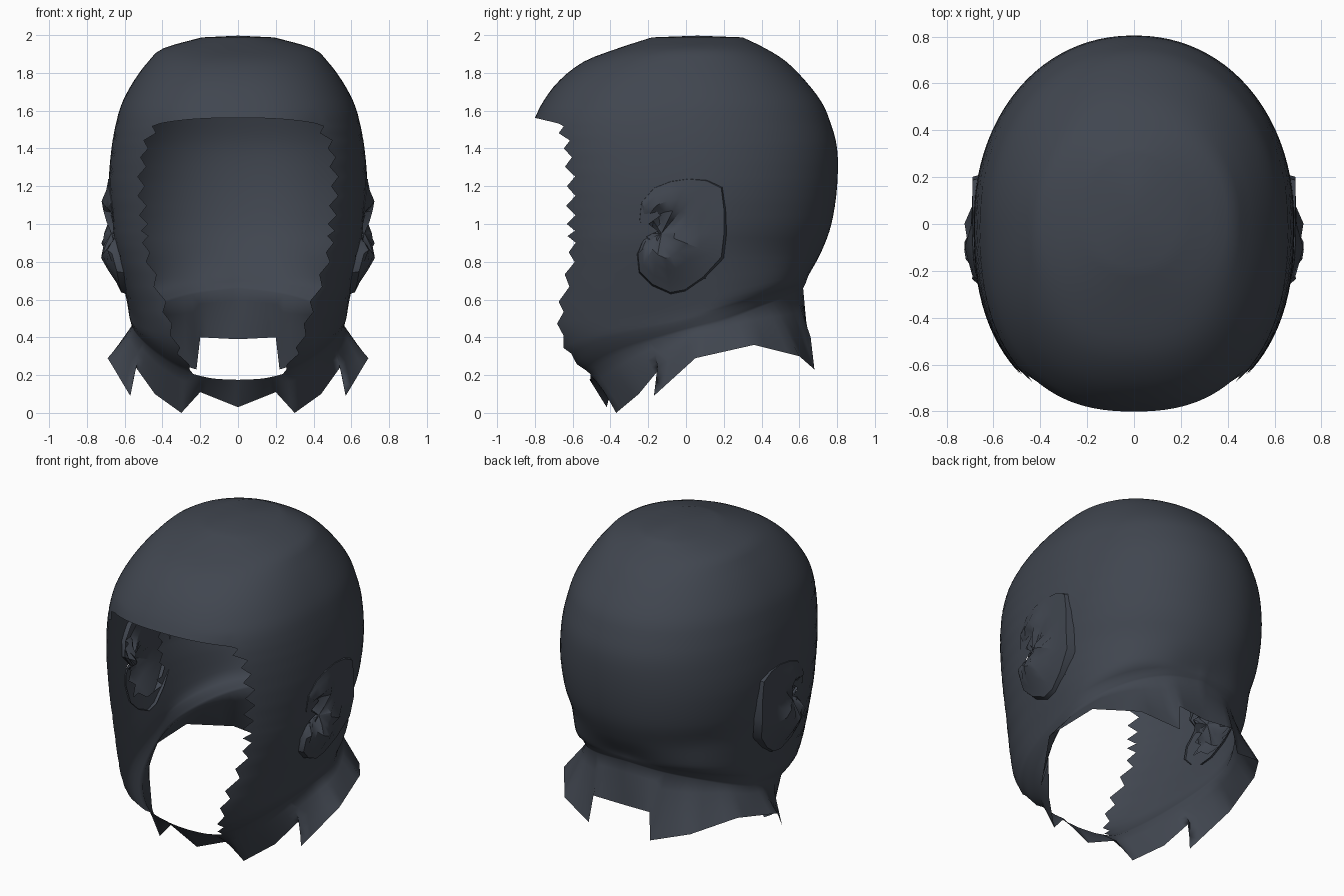
import bpy, bmesh, math, random
from mathutils import Vector

if "Cube" in bpy.data.objects:
    bpy.data.objects.remove(bpy.data.objects["Cube"])

random.seed(4)
cloth = bpy.data.materials.new("dark_slate_cloth")
cloth.diffuse_color = (0.052, 0.061, 0.079, 1)
cloth.use_nodes = True
cloth.node_tree.nodes["Principled BSDF"].inputs["Base Color"].default_value = cloth.diffuse_color
N, E = 48, 12          # columns front to back, column of the face opening edge


def catmull(pts, t):
    i = min(int(t), len(pts) - 2)
    f = t - i
    a, b, c, d = [pts[max(0, min(len(pts) - 1, k))] for k in (i - 1, i, i + 1, i + 2)]
    return 0.5 * (2 * b + (c - a) * f + (2 * a - 5 * b + 4 * c - d) * f * f
                  + (3 * b - a - 3 * c + d) * f ** 3)


def finish(bm, name):
    me = bpy.data.meshes.new(name)
    bmesh.ops.recalc_face_normals(bm, faces=bm.faces)
    # outward check: the widest face must face away from the middle
    f = max(bm.faces, key=lambda q: q.calc_center_median().x)
    if f.normal.x < 0:
        bmesh.ops.reverse_faces(bm, faces=bm.faces)
    for f in bm.faces:
        f.smooth = True
    bm.to_mesh(me)
    bm.free()
    me.materials.append(cloth)
    ob = bpy.data.objects.new(name, me)
    bpy.context.collection.objects.link(ob)
    mod = ob.modifiers.new("mirror", 'MIRROR')
    mod.use_clip = True
    mod.merge_threshold = 0.002
    return ob


# head levels: z, half width, front y, back y
levels = [(1.988, .19, -.18, .30), (1.93, .395, -.36, .42), (1.86, .475, -.54, .53),
          (1.76, .55, -.67, .63), (1.65, .61, -.755, .715), (1.55, .642, -.80, .76),
          (1.4, .67, -.82, .80), (1.2, .685, -.81, .80), (1.0, .67, -.80, .77),
          (.85, .645, -.79, .715)]
# jaw, chin and neck rings, front to back
lower = [
    [(0, -.74, .35), (.19, -.72, .4), (.37, -.665, .48), (.51, -.4, .5), (.58, 0, .56),
     (.57, .25, .62), (.45, .48, .68), (.25, .61, .71), (0, .65, .73)],
    [(0, -.62, .24), (.18, -.61, .27), (.335, -.6, .32), (.48, -.4, .4), (.565, -.03, .48),
     (.56, .21, .55), (.435, .44, .62), (.24, .59, .67), (0, .635, .69)],
    [(0, -.51, .175), (.15, -.505, .185), (.3, -.49, .23), (.44, -.34, .32), (.54, -.05, .42),
     (.55, .19, .48), (.42, .42, .57), (.23, .57, .63), (0, .62, .66)]]
lower = [[Vector(p) for p in r] for r in lower]
L = len(levels)


def level_point(k, u):
    if k >= L:
        return catmull(lower[k - L], u * 8)
    z, w, yf, yb = levels[k]
    a, yc = math.pi * u, (yf + yb) / 2
    n = (2.2 + .04 * min(k, 5)) if u < .5 else 2.12
    x = w * abs(math.sin(a)) ** (2 / n)
    c = abs(math.cos(a)) ** (2 / n)
    return Vector((x, yc + (yf - yc) * c if u < .5 else yc + (yb - yc) * c, z))


def head_point(v, u):
    return catmull([level_point(k, u) for k in range(L + 3)], v)


def edge_u(v):
    if v <= 4:
        return .25
    if v <= 5:
        return .25 - .05 * (v - 4)
    return min(.247, .2 + .05 * (v - 5)) - .025 * max(0, v - 10)


# head hood: crown, sides and back, with a ragged face opening
rows = []
for k in range(12):
    steps = 3 if k < 5 or k > 9 else (6 if k == 9 else 4)
    rows += [k + s / steps for s in range(steps)]
rows.append(12)
bm = bmesh.new()
grid = []
for r, v in enumerate(rows):
    u0 = edge_u(v)
    if 5.2 < v < 11.5:
        u0 += .014 * (-1) ** r + random.uniform(-.004, .004)
    us = [u0 * i / E if i < E else u0 + (1 - u0) * (i - E) / (N - E) for i in range(N + 1)]
    line = [bm.verts.new(head_point(v, u)) for u in us]
    line[0].co.x = line[N].co.x = 0
    if v == 5:      # brow edge dips a little toward its corners
        for i in range(E + 1):
            line[i].co.z += .012 - .03 * (i / E) ** 2
    grid.append(line)
apex = bm.verts.new((0, .06, 1.997))
for i in range(N):
    bm.faces.new((apex, grid[0][i], grid[0][i + 1]))
for r in range(len(rows) - 1):
    for i in range(N):
        if rows[r] >= 5 and i < E:
            continue
        q = (grid[r][i], grid[r + 1][i], grid[r + 1][i + 1], grid[r][i + 1])
        c = sum((p.co for p in q), Vector()) / 4
        # leave the head open behind the ear cover
        if c.x > .4 and ((c.y + .02) / .17) ** 2 + ((c.z - .93) / .24) ** 2 < 1:
            continue
        bm.faces.new(q)

# flared collar with torn lower edge: column, x, y, z
hem = [(0, 0, -.42, .03), (9, .2, -.4, .11), (14, .3, -.37, 0), (19, .44, -.25, .1),
       (23, .54, -.135, .24), (24, .57, -.17, .09), (28, .69, .05, .29), (34, .62, .36, .36),
       (38, .45, .6, .3), (42, .22, .68, .23), (43, .2, .66, .4), (48, 0, .645, .39)]


def hem_point(i):
    for a, b in zip(hem, hem[1:]):
        if a[0] <= i <= b[0]:
            return Vector(a[1:]).lerp(Vector(b[1:]), (i - a[0]) / (b[0] - a[0]))


last = grid[-1]
for s in range(1, 5):
    line = [bm.verts.new(grid[-1][i].co.lerp(hem_point(i), s / 4)) for i in range(N + 1)]
    for i in range(N):
        bm.faces.new((last[i], line[i], line[i + 1], last[i + 1]))
    last = line
bmesh.ops.delete(bm, geom=[v for v in bm.verts if not v.link_faces], context='VERTS')
finish(bm, "hood_and_collar")

# ear covers: crumpled cloth caps over each ear
outline = [(-.2, .95), (-.25, 1.02), (-.24, 1.12), (-.17, 1.2), (-.08, 1.235), (.02, 1.25),
           (.12, 1.24), (.2, 1.2), (.215, 1.08), (.215, .95), (.2, .82), (.1, .71), (0, .64),
           (-.08, .625), (-.18, .67), (-.25, .74), (-.26, .84), (-.235, .9)]
bm = bmesh.new()


def bump(y, z, cy, cz, r):
    return math.exp(-((y - cy) ** 2 + (z - cz) ** 2) / r ** 2)


def ear_vert(y, z, lift):
    x = .662 - .26 * max(0, .9 - z) - .25 * y * y
    h = .022 + .065 * bump(y, z, -.11, .83, .12) + .03 * bump(y, z, -.08, 1.1, .1)
    h += .015 * max(0, y) / .2 - .08 * bump(y, z, -.17, .97, .07)
    if lift and y < .05 and .85 < z < 1.15:
        h += random.uniform(-.025, .02)
    return bm.verts.new((x + (h if lift else -.012), y, z))


rings = []
for s, lift in ((1, 0), (.96, 1), (.8, 1), (.6, 1), (.4, 1), (.2, 1)):
    # rings close in on the front notch, where the cloth is pinched
    cy = -.02 - .11 * (1 - s)
    rings.append([ear_vert(cy + (y + .02) * s, .95 + (z - .95) * s, lift) for y, z in outline])
m = len(outline)
for a, b in zip(rings, rings[1:]):
    for i in range(m):
        bm.faces.new((a[i], a[(i + 1) % m], b[(i + 1) % m], b[i]))
mid = ear_vert(-.13, .95, 1)
for i in range(m):
    bm.faces.new((rings[-1][i], rings[-1][(i + 1) % m], mid))
ears = finish(bm, "ear_covers")
for ob in bpy.context.selected_objects:
    ob.select_set(False)
ears.select_set(True)
bpy.context.view_layer.objects.active = ears
bpy.ops.object.shade_smooth_by_angle(angle=math.radians(35))
